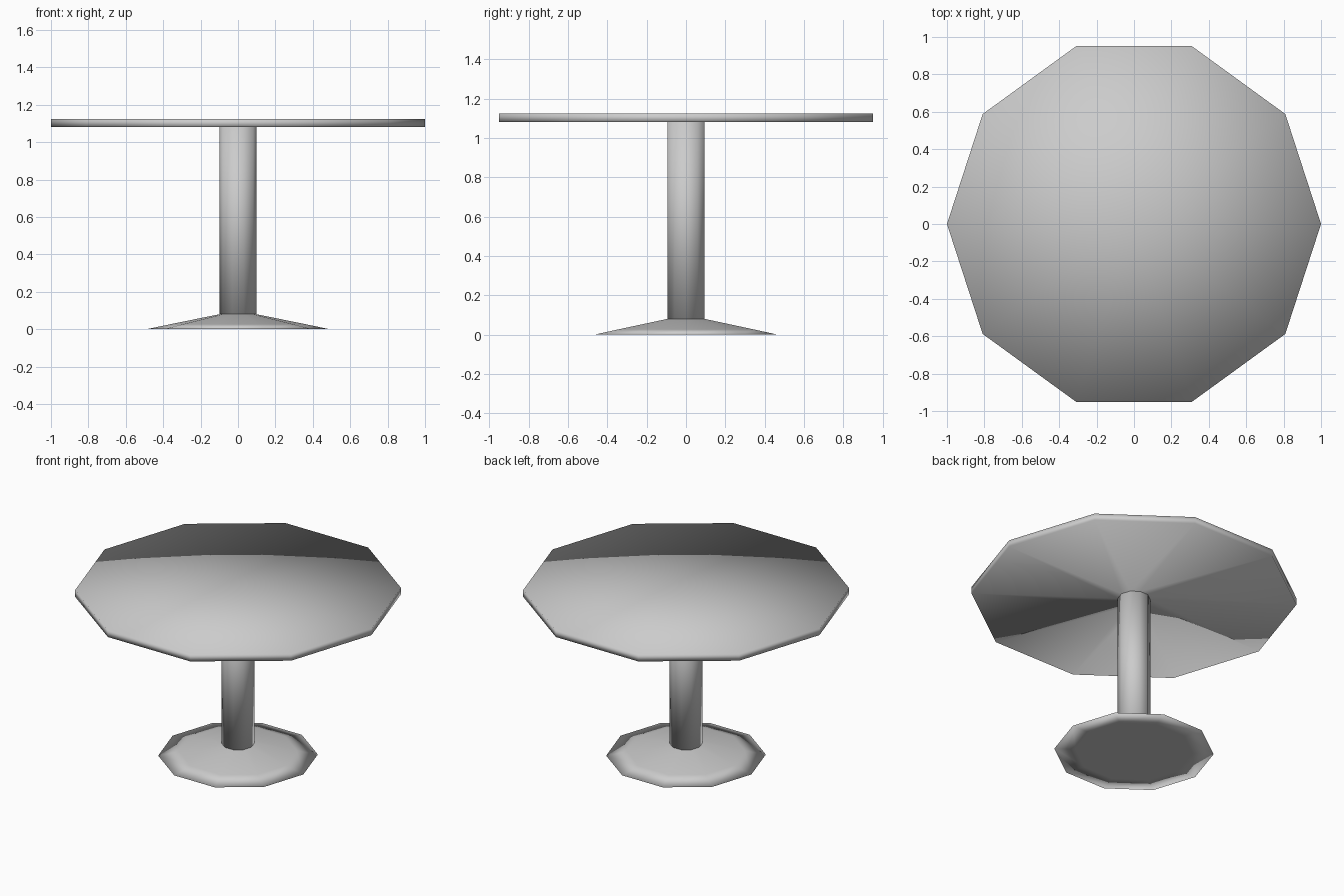
import bpy, bmesh, math

cube = bpy.data.objects.get("Cube")
if cube:
    bpy.data.objects.remove(cube, do_unlink=True)

SIDES = 10

grey = bpy.data.materials.new("plain_grey")
colour = (0.6, 0.6, 0.6, 1)
grey.use_nodes = True
grey.diffuse_color = colour
grey.node_tree.nodes["Principled BSDF"].inputs["Base Color"].default_value = colour


def turned_part(name, profile):
    """Turn a (radius, height) profile, listed bottom to top, into a smooth ten-sided solid."""
    bm = bmesh.new()
    rings = []
    for r, z in profile:
        count = SIDES if r > 0 else 1
        rings.append([bm.verts.new((r * math.cos(math.tau * i / SIDES),
                                    r * math.sin(math.tau * i / SIDES), z))
                      for i in range(count)])
    for low, high in zip(rings, rings[1:]):
        for i in range(SIDES):
            j = (i + 1) % SIDES
            if len(low) == 1:
                bm.faces.new((low[0], high[j], high[i]))
            elif len(high) == 1:
                bm.faces.new((low[i], low[j], high[0]))
            else:
                bm.faces.new((low[i], low[j], high[j], high[i]))
    bmesh.ops.recalc_face_normals(bm, faces=bm.faces)
    for f in bm.faces:
        f.smooth = True
    mesh = bpy.data.meshes.new(name)
    bm.to_mesh(mesh)
    bm.free()
    mesh.materials.append(grey)
    obj = bpy.data.objects.new(name, mesh)
    bpy.context.collection.objects.link(obj)
    return obj


# Flared foot, thin at the rim
turned_part("base", [(0, 0), (0.36, 0), (0.49, 0), (0.36, 0.027), (0.1, 0.08), (0, 0.08)])

# Central post
turned_part("column", [(0, 0.08), (0.1, 0.08), (0.1, 1.08), (0, 1.08)])

# Top slab with a short neck set inside the post
turned_part("tabletop", [(0, 1.0), (0.097, 1.0), (0.097, 1.08), (1, 1.08), (1, 1.125), (0, 1.125)])
